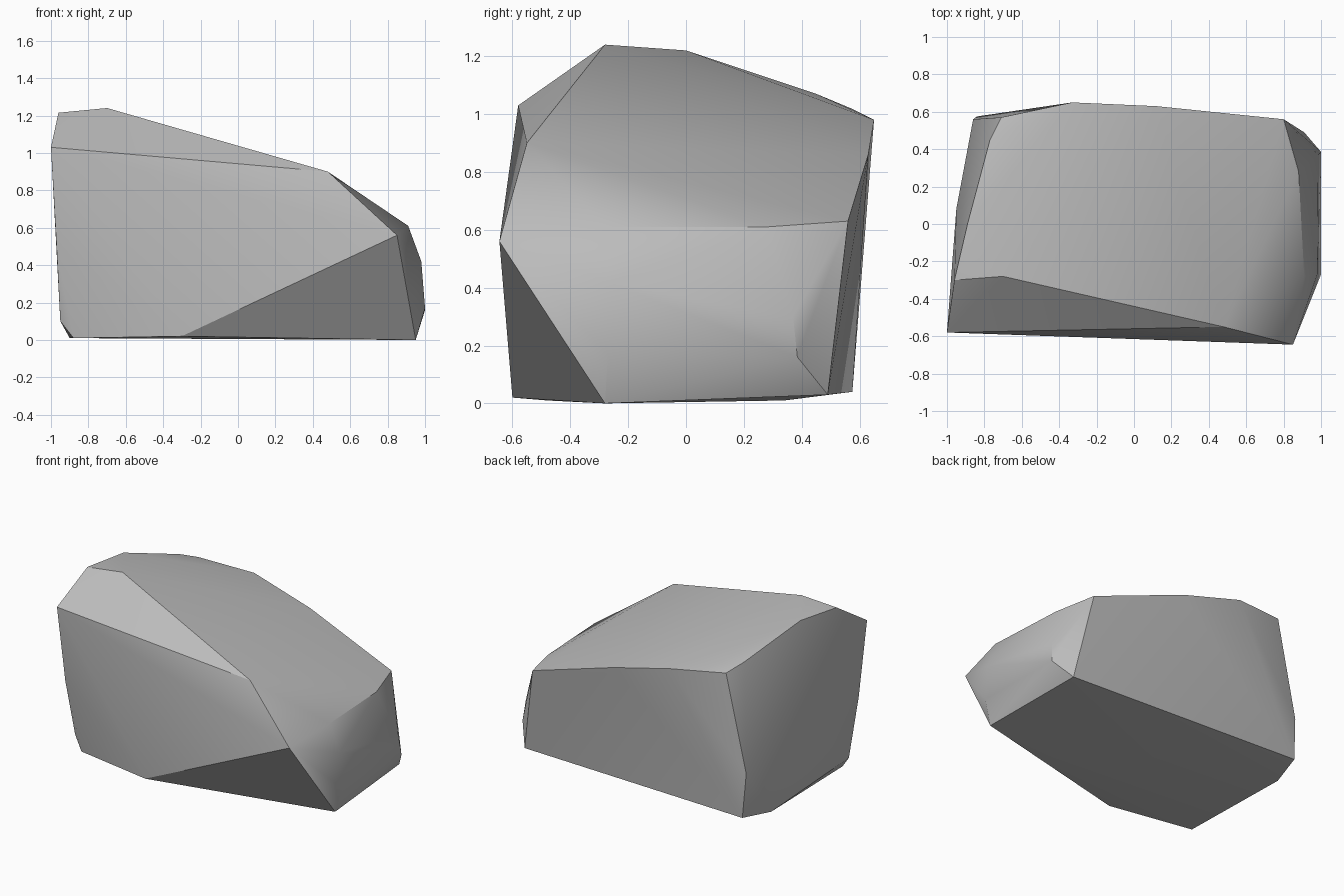
import bpy
import bmesh
from math import radians

default_cube = bpy.data.objects.get("Cube")
if default_cube:
    bpy.data.objects.remove(default_cube, do_unlink=True)


def flat_material(name, value):
    material = bpy.data.materials.new(name)
    material.use_nodes = True
    colour = (value, value, value, 1)
    material.diffuse_color = colour
    material.node_tree.nodes["Principled BSDF"].inputs["Base Color"].default_value = colour
    return material


def hull_object(name, corner_groups, material):
    """Wrap a tight convex skin around the corners of a solid."""
    bm = bmesh.new()
    for group in corner_groups:
        for corner in group:
            bm.verts.new(corner)
    hull = bmesh.ops.convex_hull(bm, input=bm.verts[:])
    spare = {g for g in hull["geom_interior"] + hull["geom_unused"]
             if isinstance(g, bmesh.types.BMVert)}
    bmesh.ops.delete(bm, geom=list(spare), context="VERTS")
    # Merge nearly coplanar triangles into clean facets
    bmesh.ops.dissolve_limit(bm, angle_limit=radians(1), verts=bm.verts[:], edges=bm.edges[:])
    bmesh.ops.recalc_face_normals(bm, faces=bm.faces[:])
    mesh = bpy.data.meshes.new(name)
    bm.to_mesh(mesh)
    bm.free()
    mesh.materials.append(material)
    obj = bpy.data.objects.new(name, mesh)
    bpy.context.collection.objects.link(obj)
    return obj


# Sloping top: chipped front edge, then round the left and back rim
top_rim = [
    (-1, -.58, 1.03), (-.96, -.3, 1.215), (-.7, -.28, 1.24), (.48, -.55, .9),
    (-.89, 0, 1.22), (-.77, .45, 1.07), (-.71, .57, 1.02),
    (-.33, .65, .98), (.12, .63, .86), (.8, .56, .63),
]
# Low blunt end on the right
right_end = [
    (.85, -.645, .56), (.91, -.28, .61), (.88, .28, .61),
    (.98, -.27, .42), (1, -.27, .17), (.985, .37, .3), (1, .385, .16),
]
# Tall end on the left
left_end = [
    (-.97, -.53, .5), (-.95, -.45, .1), (-.95, .08, .55), (-.86, .56, .35),
]
# Flat underside with a slightly worn outline
base = [
    (.95, -.28, 0), (-.3, -.6, .02), (-.88, -.48, .01),
    (-.9, .34, .01), (-.84, .575, .04), (.91, .49, .03),
]

stone = flat_material("stone grey", .5)
boulder = hull_object("boulder", [top_rim, right_end, left_end, base], stone)

# Soft facets with crisp main ridges
bpy.ops.object.select_all(action="DESELECT")
boulder.select_set(True)
bpy.context.view_layer.objects.active = boulder
bpy.ops.object.shade_smooth_by_angle(angle=radians(30))
